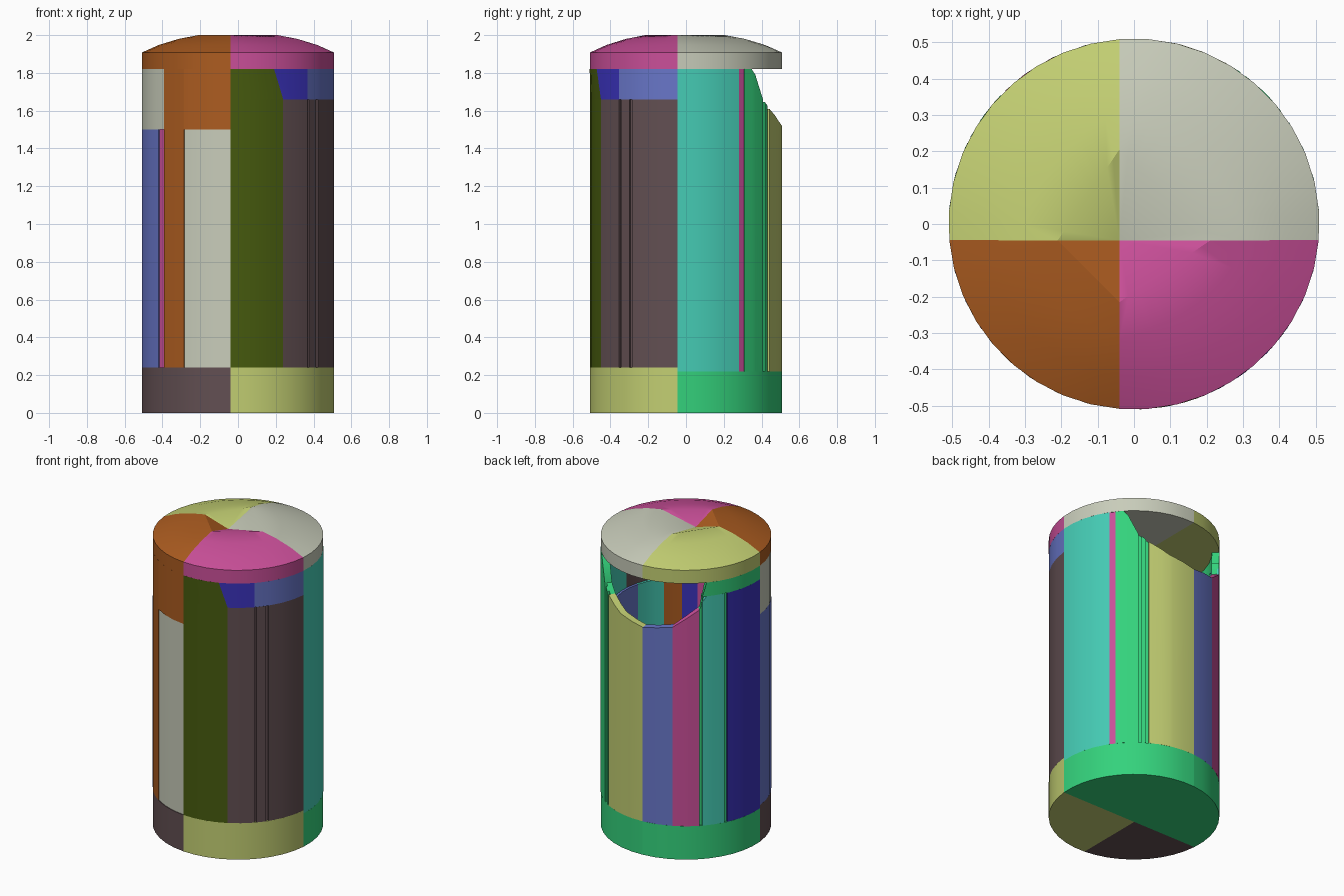
import bpy, bmesh, math
from mathutils import Vector

cube = bpy.data.objects.get("Cube")
if cube:
    bpy.data.objects.remove(cube, do_unlink=True)

# Flat colours given as 8-bit sRGB
PALETTE = {
    "orange": (172, 92, 32), "pink": (202, 79, 153), "olive": (70, 90, 14),
    "mauve": (98, 79, 82), "dark_blue": (58, 50, 186), "periwinkle": (104, 118, 200),
    "teal": (70, 205, 182), "green": (52, 210, 124), "lime": (194, 206, 114),
    "pale_grey": (200, 204, 186),
}
MATS = {}
for key, rgb in PALETTE.items():
    lin = [((c / 255 + 0.055) / 1.055) ** 2.4 if c > 10 else c / 255 / 12.92 for c in rgb]
    m = bpy.data.materials.new(key)
    m.use_nodes = True
    m.diffuse_color = (*lin, 1)
    m.node_tree.nodes["Principled BSDF"].inputs["Base Color"].default_value = (*lin, 1)
    MATS[key] = m

R, R_IN = 0.51, 0.465          # outer and inner shell radius
CENTRE = (-0.04, -0.045)       # where the quarter pieces meet
RIM_Z = 1.82                   # underside of the lid
SPLIT = (-5, 94.5, 185, 265.5, 355)  # quarter seams, degrees
parts = []


def polar(a, r, z):
    return Vector((r * math.cos(math.radians(a)), r * math.sin(math.radians(a)), z))


def steps(a0, a1, size=9):
    n = max(1, round((a1 - a0) / size))
    return [a0 + (a1 - a0) * i / n for i in range(n + 1)]


def finish(name, bm, colour):
    bmesh.ops.remove_doubles(bm, verts=bm.verts, dist=1e-5)
    bmesh.ops.recalc_face_normals(bm, faces=bm.faces)
    me = bpy.data.meshes.new(name)
    bm.to_mesh(me)
    bm.free()
    me.materials.append(MATS[colour])
    ob = bpy.data.objects.new(name, me)
    bpy.context.collection.objects.link(ob)
    parts.append(ob)


# Height of the lower edge of the rear opening at each angle
MOUTH = [(43, 1.82), (46, 1.79), (53, 1.66), (60, 1.61), (75, 1.54), (94.5, 1.50),
         (116, 1.53), (127, 1.60), (135, 1.65), (139, 1.82)]


def mouth(a):
    for (a0, z0), (a1, z1) in zip(MOUTH, MOUTH[1:]):
        if a0 <= a <= a1:
            return z0 + (z1 - z0) * (a - a0) / (a1 - a0)
    return RIM_Z


def panel(name, a0, a1, z0, z1, colour, r=R, r_in=R_IN, top=None, cut=True):
    """Curved slab between two angles; its top may narrow or follow the opening."""
    t0, t1 = top or (a0, a1)
    bm = bmesh.new()
    cols = []
    angles = set(steps(a0, a1))
    if cut:
        angles |= {a for a, _ in MOUTH if a0 < a < a1}
    for a in sorted(angles):
        f = (a - a0) / (a1 - a0)
        ta = t0 + (t1 - t0) * f
        zt = min(z1, mouth(a)) if cut else z1
        cols.append([bm.verts.new(p) for p in (polar(a, r, z0), polar(a, r_in, z0),
                                              polar(ta, r_in, zt), polar(ta, r, zt))])
    for c, d in zip(cols, cols[1:]):
        for i in range(4):
            j = (i + 1) % 4
            bm.faces.new((c[i], c[j], d[j], d[i]))
    bm.faces.new(cols[0])
    bm.faces.new(cols[-1][::-1])
    finish(name, bm, colour)


def wedge(name, a0, a1, z0, z1, colour, dome=None):
    """Quarter of a disc; a dome adds raised rings around a dished middle."""
    bm = bmesh.new()
    angles = steps(a0, a1)
    n = len(angles)
    rings = [[polar(a, R, z0) for a in angles], [polar(a, R, z1) for a in angles]]
    centre_z = z1
    if dome:
        centre_z = 1.95
        p, q = (Vector((*v, 2.0)) for v in dome)
        crest = [p.lerp(q, i / (n - 1)) for i in range(n)]
        for f, z in ((0.3, 1.948), (0.65, 1.98)):
            ring = [o.lerp(c, f) for o, c in zip(rings[1], crest)]
            for v in ring:
                v.z = z
            rings.append(ring)
        rings.append(crest)
    rings = [[bm.verts.new(v) for v in ring] for ring in rings]
    low = bm.verts.new((*CENTRE, z0))
    high = bm.verts.new((*CENTRE, centre_z))
    for r0, r1 in zip(rings, rings[1:]):
        for i in range(n - 1):
            bm.faces.new((r0[i], r0[i + 1], r1[i + 1], r1[i]))
    for i in range(n - 1):
        bm.faces.new((low, rings[0][i + 1], rings[0][i]))
        bm.faces.new((high, rings[-1][i], rings[-1][i + 1]))
    for k in (0, -1):  # flat seam walls
        bm.faces.new([low] + [ring[k] for ring in rings] + [high])
    finish(name, bm, colour)


# Base
for name, k, top, col in (("base_back_right", 0, 0.22, "green"), ("base_back_left", 1, 0.22, "green"),
                          ("base_front_left", 2, 0.24, "mauve"), ("base_front_right", 3, 0.24, "lime")):
    wedge(name, SPLIT[k], SPLIT[k + 1], 0, top, col)

# Domed lid in four quarters around a dished diamond
CX, CY = CENTRE
DIAMOND = [(CX + 0.25, CY), (CX, CY + 0.25), (CX - 0.17, CY), (CX, CY - 0.17), (CX + 0.25, CY)]
for k, (name, col) in enumerate((("lid_back_right", "pale_grey"), ("lid_back_left", "lime"),
                                 ("lid_front_left", "orange"), ("lid_front_right", "pink"))):
    wedge(name, SPLIT[k], SPLIT[k + 1], RIM_Z, 1.908, col, DIAMOND[k:k + 2])

# Body panels: name, start angle, end angle, bottom, top, colour, outer radius
GROOVE = 0.498
BODY = [
    ("side_panel_right", -5, 33.3, 0.22, RIM_Z, "teal", R),
    ("pink_strip_right", 33.3, 37.4, 0.22, RIM_Z, "pink", 0.505),
    ("mouth_panel_right", 37.4, 53, 0.22, RIM_Z, "green", R),
    ("mouth_groove_right", 53, 55, 0.22, RIM_Z, "green", GROOVE),
    ("mouth_strip_right", 55, 58, 0.22, RIM_Z, "green", R),
    ("mouth_groove_rear", 58, 60, 0.22, RIM_Z, "green", GROOVE),
    ("rear_panel_lime", 60, 94.5, 0.22, RIM_Z, "lime", R),
    ("rear_panel_blue", 94.5, 116, 0.22, RIM_Z, "periwinkle", R),
    ("rear_panel_pink", 116, 134, 0.22, RIM_Z, "pink", R),
    ("rear_strip_green", 134, 136, 0.22, RIM_Z, "green", GROOVE),
    ("rear_panel_teal", 136, 152, 0.22, 1.73, "teal", R),
    ("side_strip_green", 152, 154, 0.22, 1.73, "green", GROOVE),
    ("side_panel_left", 154, 185, 0.22, 1.73, "dark_blue", R),
    ("upper_band_left", 136, 185, 1.73, RIM_Z, "green", R),
    ("front_side_panel", 185, 214.6, 0.24, 1.5, "periwinkle", R),
    ("front_side_strip", 214.6, 220, 0.24, 1.5, "pink", 0.504),
    ("front_side_cap", 185, 220, 1.5, RIM_Z, "pale_grey", R),
    ("front_post", 220, 236, 0.24, RIM_Z, "orange", R),
    ("front_plate", 236, 265.5, 0.24, 1.5, "pale_grey", 0.506),
    ("front_plate_header", 236, 265.5, 1.5, RIM_Z, "orange", R),
    ("front_panel_lower", 265.5, 298, 0.24, 1.66, "olive", R),
    ("corner_panel", 298, 316, 0.24, 1.66, "mauve", R),
    ("corner_groove_front", 316, 317.5, 0.24, 1.66, "mauve", GROOVE),
    ("corner_strip", 317.5, 324, 0.24, 1.66, "mauve", R),
    ("corner_groove_side", 324, 326, 0.24, 1.66, "mauve", GROOVE),
    ("side_panel_front", 326, 355, 0.24, 1.66, "mauve", R),
    ("upper_band_side", 316, 355, 1.66, RIM_Z, "periwinkle", R),
]
for name, a0, a1, z0, z1, col, r in BODY:
    panel(name, a0, a1, z0, z1, col, r)

# Slanted joint between the front panel and the upper band
panel("front_panel_upper", 265.5, 298, 1.66, RIM_Z, "olive", top=(265.5, 292))
panel("upper_band_corner", 298, 316, 1.66, RIM_Z, "dark_blue", top=(292, 316))

# Inner liner seen through the opening
LINER = [(-15, 50, "periwinkle"), (50, 185, "teal"), (185, 296, "pink"),
         (296, 308, "dark_blue"), (308, 322, "orange"), (322, 345, "teal")]
for i, (a0, a1, col) in enumerate(LINER):
    panel(f"liner_{i + 1}", a0, a1, 0.22, 1.42, col, r=0.46, r_in=0.445, cut=False)

# Smooth curves, crisp edges
bpy.ops.object.select_all(action='DESELECT')
for ob in parts:
    ob.select_set(True)
bpy.context.view_layer.objects.active = parts[0]
bpy.ops.object.shade_smooth_by_angle(angle=math.radians(30))
